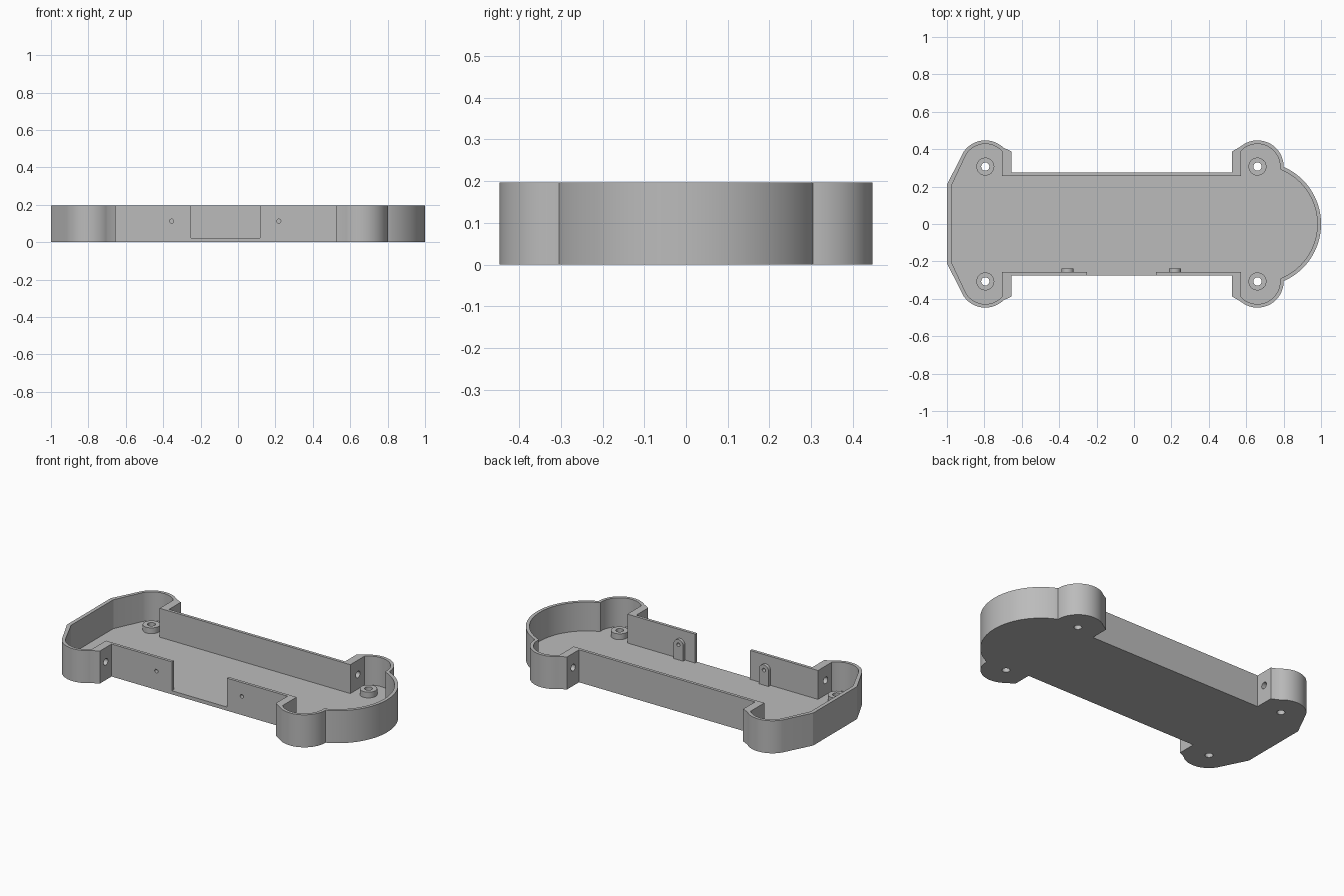
import bpy, bmesh
from math import cos, sin, radians, pi
from mathutils import Matrix, Vector

if "Cube" in bpy.data.objects:
    bpy.data.objects.remove(bpy.data.objects["Cube"])

HEIGHT, FLOOR = 0.197, 0.022
POST_X, POST_Y = (-0.795, 0.66), 0.307
CLIP_X, CLIP_Z = (-0.355, 0.218), 0.113

grey = bpy.data.materials.new("plain grey")
grey.use_nodes = True
grey.diffuse_color = (0.5, 0.5, 0.5, 1)
grey.node_tree.nodes["Principled BSDF"].inputs["Base Color"].default_value = grey.diffuse_color


def arc(cx, cy, r, start, end, n):
    angles = [radians(start + (end - start) * i / n) for i in range(n + 1)]
    return [(cx + r * cos(a), cy + r * sin(a)) for a in angles]


def prism(name, points, depth, matrix=Matrix()):
    """Extrude a flat outline along its local z."""
    bm = bmesh.new()
    face = bm.faces.new([bm.verts.new((x, y, 0)) for x, y in points])
    top = bmesh.ops.extrude_face_region(bm, geom=[face])["geom"]
    verts = [v for v in top if isinstance(v, bmesh.types.BMVert)]
    bmesh.ops.translate(bm, verts=verts, vec=(0, 0, depth))
    bmesh.ops.recalc_face_normals(bm, faces=bm.faces)
    bm.transform(matrix)
    mesh = bpy.data.meshes.new(name)
    bm.to_mesh(mesh)
    bm.free()
    mesh.materials.append(grey)
    ob = bpy.data.objects.new(name, mesh)
    bpy.context.collection.objects.link(ob)
    return ob


def rod(name, r, depth, start, axis="Z", n=32):
    turn = Vector((0, 0, 1)).rotation_difference(
        Vector([float(axis == a) for a in "XYZ"])).to_matrix().to_4x4()
    return prism(name, arc(0, 0, r, 0, 360 - 360 / n, n - 1), depth,
                 Matrix.Translation(start) @ turn)


def combine(target, other, operation):
    mod = target.modifiers.new(operation, "BOOLEAN")
    mod.operation, mod.solver, mod.object = operation, "EXACT", other
    bpy.context.view_layer.objects.active = target
    bpy.ops.object.modifier_apply(modifier=mod.name)
    bpy.data.objects.remove(other)


def mirrored(half):
    return half + [(x, -y) for x, y in reversed(half) if abs(y) > 1e-5]


# Outer outline: angled end, two lobes with square shoulders, round end
outer = mirrored(
    [(-1, 0.21)] + arc(POST_X[0], POST_Y, 0.14, 148, 46, 24)
    + [(-0.655, 0.388), (-0.655, 0.275), (0.525, 0.275), (0.525, 0.388)]
    + arc(POST_X[1], POST_Y, 0.14, 130, -1, 30)
    + arc(0.667, 0, 0.333, 65, 0, 30))

# Inner outline, with thick shoulders beside the lobes
inner = mirrored(
    [(-0.977, 0.202)] + arc(POST_X[0], POST_Y, 0.121, 148, 42, 24)
    + [(-0.705, 0.257), (0.573, 0.257)]
    + arc(POST_X[1], POST_Y, 0.121, 136, -5, 30)
    + arc(0.667, 0, 0.313, 67, 0, 30))

tray = prism("tray", outer, HEIGHT)
combine(tray, prism("cavity", inner, HEIGHT, Matrix.Translation((0, 0, FLOOR))), "DIFFERENCE")

# Wide notch in the front wall
notch = [(-0.25, -0.35), (0.118, -0.35), (0.118, -0.22), (-0.25, -0.22)]
combine(tray, prism("notch", notch, HEIGHT, Matrix.Translation((0, 0, FLOOR))), "DIFFERENCE")

# Screw posts, bored through the floor, and cross holes in the shoulders
for px, shoulder in zip(POST_X, (-0.73, 0.5)):
    for side in (-1, 1):
        y = POST_Y * side
        combine(tray, rod("post", 0.048, 0.045, (px, y, 0.012)), "UNION")
        combine(tray, rod("bore", 0.022, 0.2, (px, y, -0.05)), "DIFFERENCE")
        combine(tray, rod("cross_hole", 0.02, 0.1, (shoulder, 0.33 * side, 0.11), "X"), "DIFFERENCE")

# Round-topped pads behind the front wall, each with a pin hole
for x in CLIP_X:
    shape = arc(0, 0, 0.032, 0, 180, 16) + [(-0.032, 0.01 - CLIP_Z), (0.032, 0.01 - CLIP_Z)]
    place = Matrix.Translation((x, -0.238, CLIP_Z)) @ Matrix.Rotation(pi / 2, 4, "X")
    combine(tray, prism("pad", shape, 0.028, place), "UNION")
    combine(tray, rod("pin_hole", 0.011, 0.2, (x, -0.35, CLIP_Z), "Y", 20), "DIFFERENCE")

bpy.ops.object.select_all(action="DESELECT")
tray.select_set(True)
bpy.context.view_layer.objects.active = tray
bpy.ops.object.shade_smooth_by_angle(angle=radians(25))
